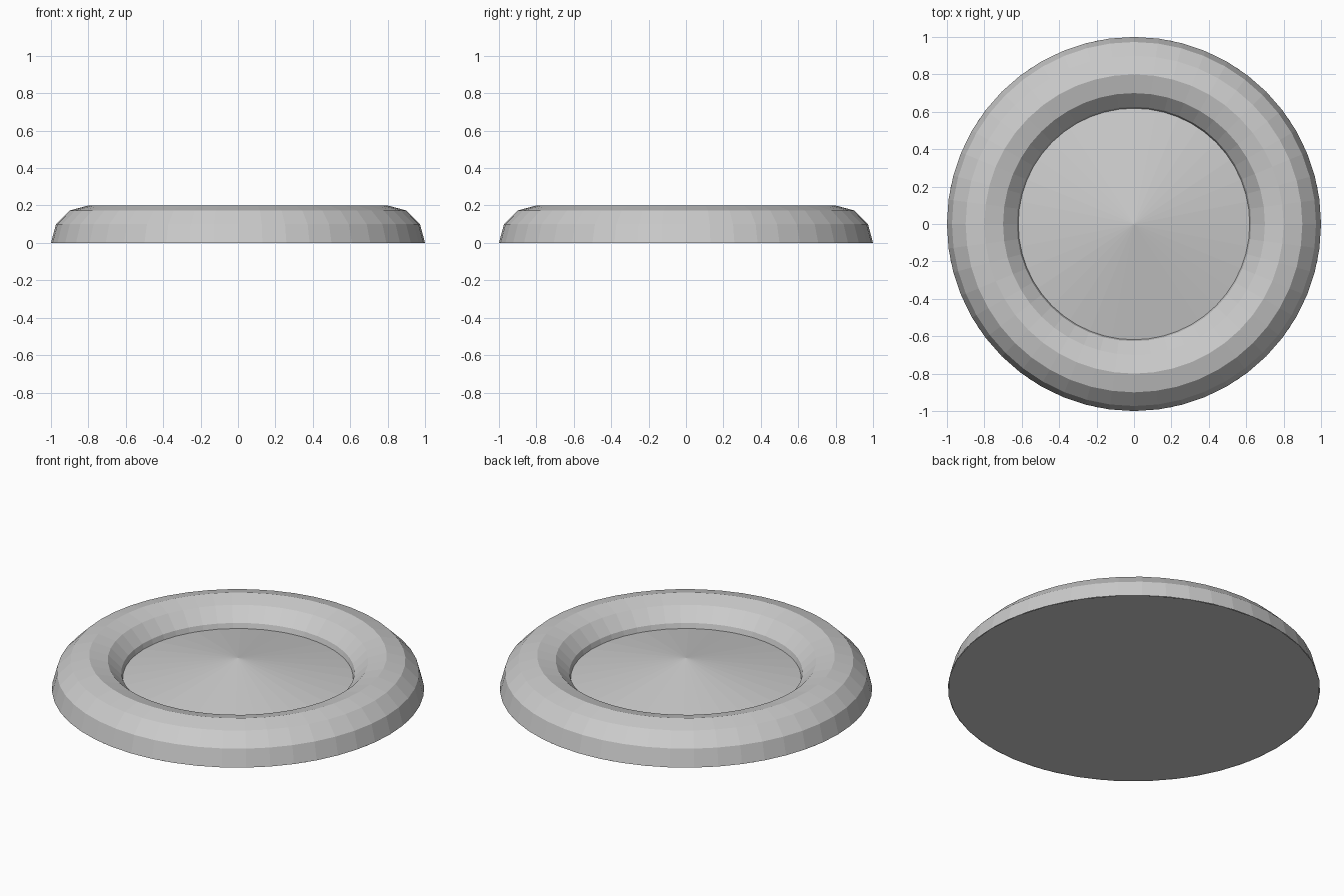
import bpy
import bmesh
from math import cos, sin, pi
from mathutils import Vector

cube = bpy.data.objects.get("Cube")
if cube:
    bpy.data.objects.remove(cube, do_unlink=True)

RING_RADIUS = 0.8
TUBE_RADIUS = 0.2
RING_STEPS = 48
ARC_STEPS = 6
CONE_SIDES = 32
CONE_HEIGHT = 0.185

grey = bpy.data.materials.new("light grey")
grey.use_nodes = True
colour = (0.6, 0.6, 0.6, 1.0)
grey.diffuse_color = colour
grey.node_tree.nodes["Principled BSDF"].inputs["Base Color"].default_value = colour


def finish(bm, name):
    bmesh.ops.recalc_face_normals(bm, faces=bm.faces)
    mesh = bpy.data.meshes.new(name)
    bm.to_mesh(mesh)
    bm.free()
    mesh.materials.append(grey)
    obj = bpy.data.objects.new(name, mesh)
    bpy.context.collection.objects.link(obj)
    return obj


# Rounded rim: a half-circle profile spun around the z axis
bm = bmesh.new()
arc = []
for i in range(ARC_STEPS + 1):
    a = pi * i / ARC_STEPS
    arc.append(bm.verts.new((RING_RADIUS + TUBE_RADIUS * cos(a), 0, TUBE_RADIUS * sin(a))))
edges = [bm.edges.new(pair) for pair in zip(arc, arc[1:])]
bmesh.ops.spin(bm, geom=arc + edges, cent=(0, 0, 0), axis=(0, 0, 1),
               angle=2 * pi, steps=RING_STEPS, use_duplicate=False)
bmesh.ops.remove_doubles(bm, verts=bm.verts, dist=0.0001)
# The underside is open, so point the normals away from the tube's core
bmesh.ops.recalc_face_normals(bm, faces=bm.faces)
top = max(bm.faces, key=lambda f: f.calc_center_median().z)
if top.normal.dot(Vector((0, 0, 1))) < 0:
    bmesh.ops.reverse_faces(bm, faces=bm.faces)
finish(bm, "rounded_rim")

# Shallow cone filling the middle, with the flat base beneath
bm = bmesh.new()
bmesh.ops.create_cone(bm, cap_ends=True, segments=CONE_SIDES,
                      radius1=RING_RADIUS + TUBE_RADIUS, radius2=0, depth=CONE_HEIGHT)
bmesh.ops.remove_doubles(bm, verts=bm.verts, dist=0.0001)
bmesh.ops.translate(bm, verts=bm.verts, vec=(0, 0, CONE_HEIGHT / 2))
finish(bm, "shallow_cone_base")
